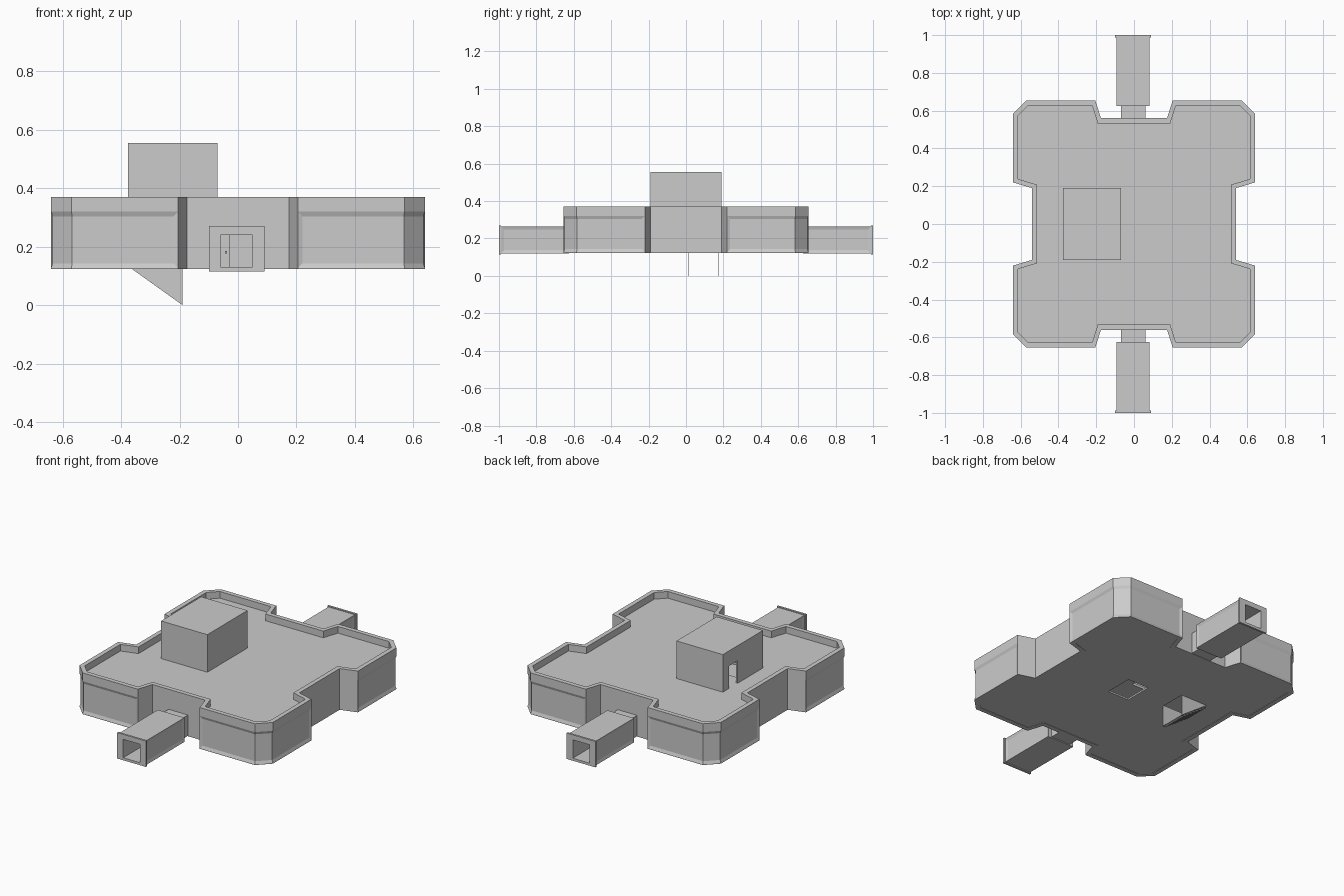
import bpy, bmesh
from mathutils import Vector

if "Cube" in bpy.data.objects:
    bpy.data.objects.remove(bpy.data.objects["Cube"])


def finish(name, bm):
    bmesh.ops.recalc_face_normals(bm, faces=bm.faces)
    me = bpy.data.meshes.new(name)
    bm.to_mesh(me)
    bm.free()
    ob = bpy.data.objects.new(name, me)
    bpy.context.collection.objects.link(ob)
    return ob


def along_z(u, v, w):
    return Vector((u, v, w))


def along_y(u, v, w):
    return Vector((u, w, v))


def tube(outer, inner, a, b, place):
    """Hollow prism between two loops with equal point counts."""
    bm = bmesh.new()
    rings = [[bm.verts.new(place(u, v, w)) for u, v in loop]
             for loop, w in ((outer, a), (outer, b), (inner, b), (inner, a))]
    n = len(outer)
    for k in range(4):
        r, s = rings[k], rings[(k + 1) % 4]
        for i in range(n):
            j = (i + 1) % n
            bm.faces.new((r[i], r[j], s[j], s[i]))
    bmesh.ops.recalc_face_normals(bm, faces=bm.faces)
    return bm


def prism(name, pts, a, b, place=along_z):
    bm = bmesh.new()
    lo = [bm.verts.new(place(u, v, a)) for u, v in pts]
    hi = [bm.verts.new(place(u, v, b)) for u, v in pts]
    bm.faces.new(lo)
    bm.faces.new(hi)
    for i in range(len(pts)):
        j = (i + 1) % len(pts)
        bm.faces.new((lo[i], lo[j], hi[j], hi[i]))
    return finish(name, bm)


def rect(u0, u1, v0, v1):
    return [(u0, v0), (u1, v0), (u1, v1), (u0, v1)]


def box(name, x0, x1, y0, y1, z0, z1):
    return prism(name, rect(x0, x1, y0, y1), z0, z1)


def cut(ob, cutter):
    m = ob.modifiers.new("opening", 'BOOLEAN')
    m.operation = 'DIFFERENCE'
    m.solver = 'EXACT'
    m.object = cutter
    cutter.hide_render = True
    cutter.hide_set(True)


def four_way(q):
    """Mirror a quarter outline into all four quadrants."""
    r = q[::-1]
    return (r + [(-x, y) for x, y in q] + [(-x, -y) for x, y in r]
            + [(x, -y) for x, y in q])


# Main building walls, with shallow panels wrapping each corner block
outer = four_way([(.175, .56), (.205, .655), (.57, .655), (.64, .585), (.64, .22), (.54, .19)])
inner = four_way([(.192, .533), (.222, .628), (.56, .628), (.613, .575), (.613, .238), (.513, .208)])
bm = tube(outer, inner, .123, .37, along_z)
for z in (.127, .32):
    bmesh.ops.bisect_plane(bm, geom=bm.verts[:] + bm.edges[:] + bm.faces[:],
                           plane_co=(0, 0, z), plane_no=(0, 0, 1))
panels = []
for f in bm.faces:
    c = f.calc_center_median()
    if (abs(f.normal.z) < .1 and f.normal.dot(Vector((c.x, c.y, 0))) > 0
            and .13 < c.z < .31 and abs(c.x) > .21 and abs(c.y) > .22):
        panels.append(f)
bmesh.ops.inset_region(bm, faces=panels, thickness=.016, depth=-.006, use_even_offset=True)
walls = finish("outer_walls", bm)
for s in (-1, 1):
    lo, hi = sorted((s * .50, s * .60))
    cut(walls, box("wall_doorway_cutter", -.05, .045, lo, hi, .135, .235))

# Roof and floor slabs
roof = prism("roof_slab", inner, .315, .33)
cut(roof, box("roof_stairwell_cutter", -.34, -.12, -.16, -.01, .3, .35))
floor = prism("floor_slab", inner, .125, .135)
cut(floor, box("stair_hole_cutter", -.365, -.19, .015, .176, .1, .15))
cut(floor, box("hatch_hole_cutter", 0, .14, -.05, .12, .1, .15))

# Rooftop stair house with a doorway on the left side
house = finish("stair_house_walls",
               tube(rect(-.377, -.07, -.19, .19), rect(-.365, -.082, -.178, .178),
                    .33, .548, along_z))
cut(house, box("house_door_cutter", -.40, -.34, .05, .13, .32, .465))
box("stair_house_roof", -.377, -.07, -.19, .19, .548, .555)

# Inner stairs up to the roof
for i in range(9):
    x = -.12 - i * .024
    z = .15 + i * .02
    box("inner_step", x - .026, x, -.16, -.01, z, z + .006)

# Lower boarding stairs: triangular side panels and thin treads
for y in (.014, .174):
    prism("boarding_stair_side", [(-.365, .125), (-.19, .125), (-.19, 0)], y, y + .003, along_y)
for i in range(8):
    x = -.343 + i * .0218
    z = .111 - i * .0155
    bm = bmesh.new()
    bm.faces.new([bm.verts.new((u, v, z)) for u, v in rect(x - .021, x, .017, .174)])
    finish("boarding_stair_tread", bm)

# Entrance tunnels, front and back
for s in (-1, 1):
    side = "front" if s < 0 else "back"
    hole = rect(-.06, .05, .13, .24)
    bm = tube(rect(-.093, .083, .12, .265), hole, s * .625, s * .99, along_y)
    sides = [f for f in bm.faces if abs(f.normal.x) > .9
             and abs(f.calc_center_median().x + .005) > .07]
    bmesh.ops.inset_individual(bm, faces=sides, thickness=.025, depth=-.005)
    finish(side + "_tunnel", bm)
    finish(side + "_tunnel_rim",
           tube(rect(-.1, .09, .115, .27), hole, s * .988, s * 1.0, along_y))
    finish(side + "_tunnel_neck",
           tube(rect(-.068, .06, .125, .25), rect(-.06, .05, .13, .24),
                s * .55, s * .63, along_y))
    # Double door with a handle, one leaf narrower and set forward
    for leaf, x0, x1, d in (("narrow", -.06, -.028, .6), ("wide", -.028, .05, .585)):
        lo, hi = sorted((s * d, s * (d - .008)))
        box(side + "_door_" + leaf, x0, x1, lo, hi, .13, .24)
    lo, hi = sorted((s * .6, s * .606))
    box(side + "_door_handle", -.044, -.038, lo, hi, .177, .185)
